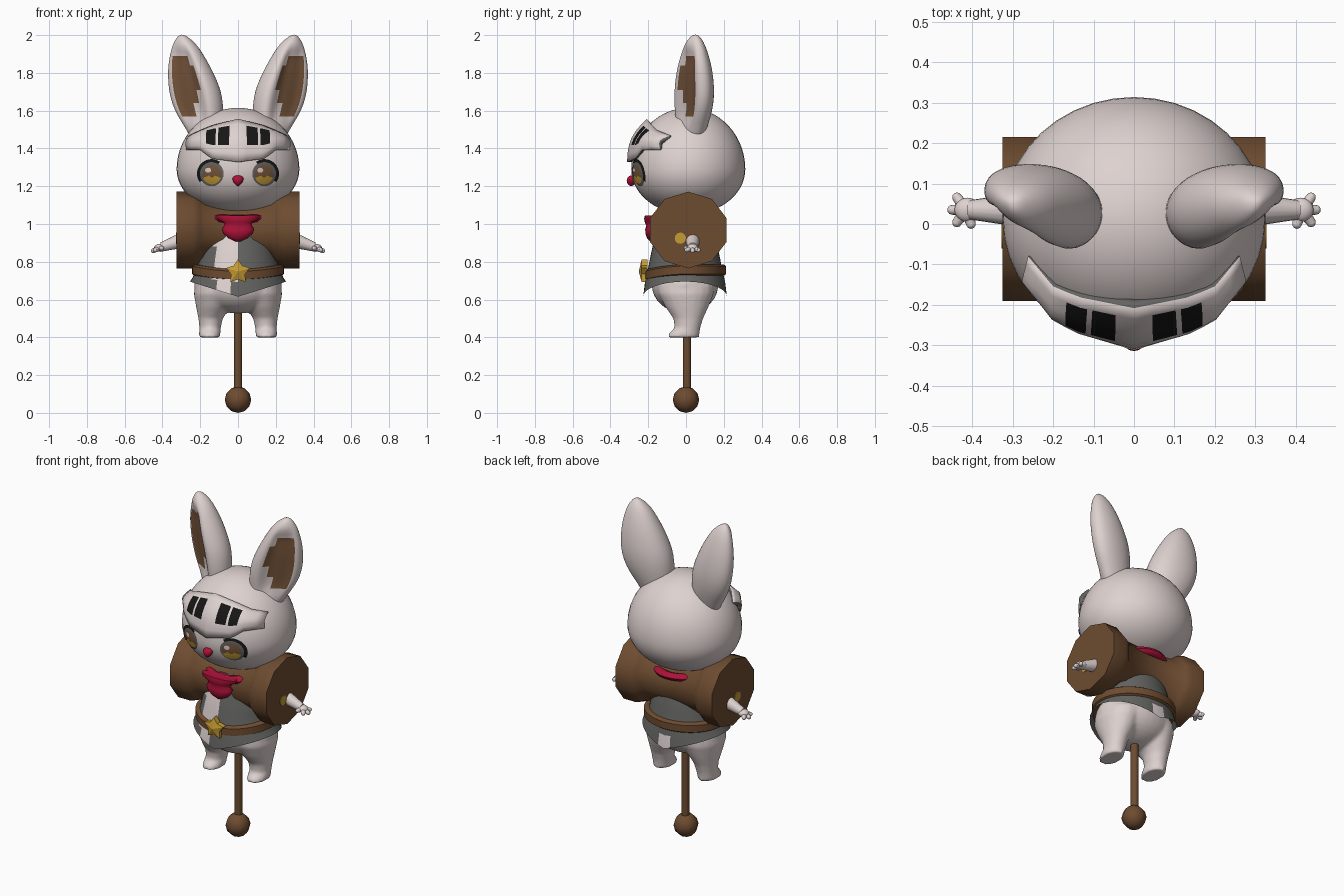
import bpy, bmesh, math
from math import sin, cos, pi, sqrt, radians
from mathutils import Vector, Matrix

if "Cube" in bpy.data.objects:
    bpy.data.objects.remove(bpy.data.objects["Cube"])


def material(name, rgb):
    m = bpy.data.materials.new(name)
    m.diffuse_color = (*rgb, 1)
    m.use_nodes = True
    m.node_tree.nodes["Principled BSDF"].inputs["Base Color"].default_value = m.diffuse_color
    return m


FUR = material("pale_fur", (0.73, 0.645, 0.63))
BROWN = material("leather_brown", (0.155, 0.072, 0.03))
EAR = material("inner_ear_brown", (0.18, 0.09, 0.043))
GREY = material("tunic_grey", (0.125, 0.125, 0.12))
GOLD = material("gold", (0.56, 0.33, 0.035))
RED = material("scarf_red", (0.42, 0.006, 0.04))
BLACK = material("black", (0.008, 0.008, 0.008))


def finish(name, bm, mats, angle=40, front=False, subsurf=0):
    if front:  # open sheets face forward
        bm.normal_update()
        bmesh.ops.reverse_faces(bm, faces=[f for f in bm.faces if f.normal.y > 0])
    else:
        bmesh.ops.recalc_face_normals(bm, faces=bm.faces[:])
    me = bpy.data.meshes.new(name)
    bm.to_mesh(me)
    bm.free()
    for m in mats:
        me.materials.append(m)
    ob = bpy.data.objects.new(name, me)
    bpy.context.collection.objects.link(ob)
    me.polygons.foreach_set("use_smooth", [True] * len(me.polygons))
    me.set_sharp_from_angle(angle=radians(angle))
    if subsurf:
        mod = ob.modifiers.new("smooth", 'SUBSURF')
        mod.levels = mod.render_levels = subsurf
    return ob


def skin(rings, closed=True, caps=True, rule=None, bm=None):
    """Join rows of points with quads; rule(row, column, centre) gives the material."""
    bm = bm or bmesh.new()
    rows = [[bm.verts.new(p) for p in r] for r in rings]
    n = len(rows[0])
    for i in range(len(rows) - 1):
        for j in range(n if closed else n - 1):
            k = (j + 1) % n
            f = bm.faces.new((rows[i][j], rows[i][k], rows[i + 1][k], rows[i + 1][j]))
            if rule:
                f.material_index = rule(i, j, f.calc_center_median())
    if caps:
        bm.faces.new(rows[0])
        bm.faces.new(rows[-1])
    return bm


def ellipse(cx, cy, z, rx, ry, n=20):
    return [(cx + rx * cos(2 * pi * j / n), cy + ry * sin(2 * pi * j / n), z) for j in range(n)]


def ball(name, mat, loc, size, seg=20, rings=12, angle=40):
    bm = bmesh.new()
    M = Matrix.Translation(loc) @ Matrix.Diagonal((*size, 1))
    bmesh.ops.create_uvsphere(bm, u_segments=seg, v_segments=rings, radius=1, matrix=M)
    return finish(name, bm, [mat], angle)


def tube(name, mat, a, b, r0, r1, n=12):
    a, b = Vector(a), Vector(b)
    q = (b - a).to_track_quat('Z', 'Y')
    ring = lambda c, r: [c + q @ Vector((r * cos(2 * pi * j / n), r * sin(2 * pi * j / n), 0))
                         for j in range(n)]
    return finish(name, skin([ring(a, r0), ring(b, r1)]), [mat])


# Head: round on top, flatter below
HX, HY, HC, HZ = 0.325, 0.302, 0.012, 1.29
bm = bmesh.new()
bmesh.ops.create_uvsphere(bm, u_segments=40, v_segments=28, radius=1)
for v in bm.verts:
    v.co = (v.co.x * HX, HC + v.co.y * HY, HZ + v.co.z * (0.325 if v.co.z > 0 else 0.24))
finish("head", bm, [FUR])


def on_face(x, z, off):
    h = (z - HZ) / (0.325 if z > HZ else 0.24)
    return (x, HC - HY * sqrt(max(0, 1 - (x / HX) ** 2 - h * h)) - off, z)


def eye_part(name, mat, side, rx, rz, r0, r1, a0, a1, off, cx=0.14, cz=1.266):
    """Curved plate on the face, a sector between two radii."""
    rows = []
    for i in range(5):
        r = r0 + (r1 - r0) * i / 4
        row = []
        for j in range(25):
            a = radians(a0 + (a1 - a0) * j / 24)
            row.append(on_face(side * (cx + rx * r * cos(a)), cz + rz * r * sin(a), off))
        rows.append(row)
    finish(name, skin(rows, closed=False, caps=False), [mat], front=True)


# Brown hollow of the ear: first and last column for each row of faces
HOLLOW = {2: (18, 20), 3: (17, 20), 4: (16, 20), 5: (16, 20), 6: (17, 20)}
lower = bmesh.new()

for s, tag in ((1, "left"), (-1, "right")):
    # Eyes
    eye_part(tag + "_eye_outline", GREY, s, 0.064, 0.066, 0.02, 1, 0, 360, 0.003)
    eye_part(tag + "_eye_iris", EAR, s, 0.05, 0.05, 0.02, 1, 0, 360, 0.005, 0.138, 1.262)
    eye_part(tag + "_eye_glow", GOLD, s, 0.05, 0.052, 0.3, 1, 200, 340, 0.007, 0.138, 1.262)
    eye_part(tag + "_eye_glint", FUR, s, 0.016, 0.013, 0.02, 1, 0, 360, 0.008, 0.138 - 0.02 * s, 1.285)
    eye_part(tag + "_eyelash", BLACK, s, 0.066, 0.066, 0.93, 1.17, -35, 125, 0.006)

    # Ears: lofted, with a hollow on the front (z, centre x, centre y, half width, half depth)
    prof = [(1.42, 0.17, 0.03, 0.07, 0.06), (1.50, 0.178, 0.035, 0.1, 0.075), (1.57, 0.2, 0.042, 0.128, 0.09),
            (1.64, 0.217, 0.048, 0.144, 0.098), (1.71, 0.231, 0.05, 0.146, 0.1), (1.78, 0.248, 0.05, 0.132, 0.095),
            (1.84, 0.262, 0.05, 0.115, 0.086), (1.89, 0.272, 0.05, 0.095, 0.073), (1.94, 0.281, 0.05, 0.073, 0.056),
            (1.98, 0.291, 0.05, 0.042, 0.036), (2.003, 0.298, 0.05, 0.012, 0.012)]
    rings = []
    for k, (z, cx, cy, w, d) in enumerate(prof):
        row = []
        for j in range(24):
            a = 2 * pi * j / 24
            # outer edge thinner than the inner edge
            pu, pv = w * cos(a), d * sin(a) * (1 - 0.2 * cos(a))
            if 16 <= j <= 21 and 2 <= k <= 7:
                pv *= 0.5 if 17 <= j <= 20 else 0.8
            row.append((s * (cx + 0.91 * pu - 0.41 * pv), cy + 0.41 * pu + 0.91 * pv, z))
        rings.append(row)
    bm = skin(rings, rule=lambda i, j, c: int(i in HOLLOW and HOLLOW[i][0] <= j <= HOLLOW[i][1]))
    finish(tag + "_ear", bm, [FUR, EAR], 80, subsurf=1)

    # Legs
    leg = [(0.40, 0.15, -0.014, 0.058, 0.085), (0.42, 0.15, -0.01, 0.057, 0.081),
           (0.45, 0.148, 0.008, 0.057, 0.068), (0.50, 0.145, 0.012, 0.065, 0.079),
           (0.56, 0.132, 0.005, 0.09, 0.114), (0.63, 0.12, 0, 0.114, 0.147), (0.68, 0.11, 0, 0.117, 0.152)]
    skin([ellipse(s * cx, cy, z, rx, ry) for z, cx, cy, rx, ry in leg], bm=lower)

    # Arms and hands
    tube(tag + "_arm", FUR, (s * 0.2, 0.035, 0.945), (s * 0.405, 0.035, 0.878), 0.055, 0.024, 16)
    ball(tag + "_palm", FUR, (s * 0.412, 0.035, 0.874), (0.032, 0.03, 0.021))
    for i, (dx, dy, dz) in enumerate(((0.45, 0.035, 0.858), (0.438, 0.066, 0.862),
                                      (0.438, 0.004, 0.862), (0.403, 0.0, 0.872))):
        tube(f"{tag}_finger_{i}", FUR, (s * 0.415, 0.035, 0.873), (s * dx, dy, dz), 0.015, 0.012)
        ball(f"{tag}_fingertip_{i}", FUR, (s * dx, dy, dz), (0.012,) * 3, 10, 8)
    # Small gold stud on the roll end
    tube(tag + "_roll_stud", GOLD, (s * 0.31, -0.03, 0.925), (s * 0.328, -0.03, 0.925), 0.03, 0.03)

# Hips blended with the legs
bmesh.ops.create_uvsphere(lower, u_segments=32, v_segments=16, radius=1,
                          matrix=Matrix.Translation((0, -0.005, 0.675)) @ Matrix.Diagonal((0.232, 0.176, 0.148, 1)))
body = finish("hips_and_legs", lower, [FUR], 180)
mod = body.modifiers.new("blend", 'REMESH')
mod.mode, mod.voxel_size, mod.use_smooth_shade = 'VOXEL', 0.01, True
mod = body.modifiers.new("soften", 'SMOOTH')
mod.factor, mod.iterations = 0.5, 6

# Nose
bm = bmesh.new()
bmesh.ops.create_uvsphere(bm, u_segments=16, v_segments=10, radius=1)
for v in bm.verts:
    w = 0.036 * (0.75 + 0.33 * v.co.z)
    v.co = (v.co.x * w, -0.29 + v.co.y * 0.024, 1.229 + v.co.z * 0.028)
finish("nose", bm, [RED], 60)

# Raised visor: lower and upper edge points from centre to side
LOW = [(0, -0.312, 1.328), (0.135, -0.272, 1.345), (0.165, -0.256, 1.365), (0.2, -0.235, 1.392), (0.275, -0.135, 1.392)]
TOP = [(0, -0.208, 1.557), (0.13, -0.182, 1.525), (0.165, -0.169, 1.512), (0.2, -0.154, 1.497), (0.262, -0.08, 1.468)]


def visor_point(x, t):
    ax = abs(x)
    k = max(i for i in range(4) if LOW[i][0] <= ax)
    f = (ax - LOW[k][0]) / (LOW[k + 1][0] - LOW[k][0])
    lo = Vector(LOW[k]).lerp(Vector(LOW[k + 1]), f)
    p = lo.lerp(Vector(TOP[k]).lerp(Vector(TOP[k + 1]), f), t)
    bulge = sin(pi * t)
    px = p.x + 0.008 * bulge * ax / 0.275
    return (px if x >= 0 else -px, p.y - 0.03 * bulge, p.z + 0.01 * bulge)


def slot(i, j, c):
    return 2 if 2 <= i <= 4 and j in SLOTS else 0


half = [0.046, 0.105, 0.118, 0.135, 0.165, 0.2, 0.24, 0.275]
xs = [-x for x in reversed(half)] + [0] + half
SLOTS = [j for j in range(16) if 0.046 < abs(xs[j] + xs[j + 1]) / 2 < 0.105
         or 0.118 < abs(xs[j] + xs[j + 1]) / 2 < 0.165]
bm = skin([[visor_point(x, t) for x in xs] for t in (0, 0.18, 0.36, 0.52, 0.68, 0.86, 1)], False, False, slot)
visor = finish("visor", bm, [FUR, GREY, BLACK, GREY], 35, front=True)
mod = visor.modifiers.new("thickness", 'SOLIDIFY')
mod.thickness, mod.offset = 0.035, -1
mod.material_offset = mod.material_offset_rim = 1

# Tunic with pointed hem at front and back, pale panel on the chest
tunic = []
for z, rx, ry in ((0.655, 0.255, 0.222), (0.705, 0.24, 0.212), (0.77, 0.215, 0.195), (0.82, 0.205, 0.185),
                  (0.88, 0.19, 0.172), (0.95, 0.165, 0.15), (1.05, 0.14, 0.13)):
    row = ellipse(0, -0.005, z, rx, ry, 40)
    if z < 0.72:
        drop = 0.04 if z < 0.66 else 0.012
        row = [(x, y, q + drop * (2 * abs(cos(2 * pi * j / 40)) - 1)) for j, (x, y, q) in enumerate(row)]
    tunic.append(row)


def panel(i, j, c):
    chest = c.y < 0 and -0.125 < c.x < 0 and 0.665 < c.z < 0.93
    return int(chest or (c.y > 0 and abs(c.x) < 0.03 and i == 0))


finish("tunic", skin(tunic, caps=False, rule=panel), [GREY, FUR], 50)

# Belt, dipping slightly towards the front
belt = []
for r, z in ((0.0, 0.722), (0.012, 0.73), (0.012, 0.772), (0.0, 0.78), (-0.03, 0.78), (-0.03, 0.722)):
    belt.append([(x, y, z + 0.005 - 0.028 * max(0, -y / 0.22) ** 2)
                 for x, y, _ in ellipse(0, -0.002, 0, 0.231 + r, 0.203 + r, 40)])
finish("belt", skin(belt + belt[:1], caps=False), [BROWN])

# Star buckle with raised centre
bm = bmesh.new()
pts = [(0.066 if i % 2 == 0 else 0.04, pi / 2 + i * pi / 5) for i in range(10)]
edge = [[bm.verts.new((r * cos(a), y, 0.747 + r * sin(a))) for r, a in pts] for y in (-0.235, -0.205)]
peak = bm.verts.new((0, -0.25, 0.747))
for i in range(10):
    k = (i + 1) % 10
    bm.faces.new((edge[0][i], edge[0][k], peak))
    bm.faces.new((edge[0][i], edge[0][k], edge[1][k], edge[1][i]))
bm.faces.new(edge[1])
finish("star_buckle", bm, [GOLD], 35)

# Bedroll across the back, ten-sided with thick ends
roll = [(x, 0.012 + 1.05 * r * cos(pi / 2 + 2 * pi * j / 10), 0.968 + r * sin(pi / 2 + 2 * pi * j / 10))
        for x, r in ((-0.325, 0.203), (-0.24, 0.203), (-0.205, 0.188), (-0.175, 0.16), (0.175, 0.16),
                     (0.205, 0.188), (0.24, 0.203), (0.325, 0.203)) for j in range(10)]
finish("bedroll", skin([roll[i:i + 10] for i in range(0, 80, 10)]), [BROWN], 60)

# Scarf: neck ring, front fold and hanging knot
ring = []
for k in range(8):
    a = 2 * pi * k / 8
    ring.append([(x, y, 1.035 + 0.022 * sin(a) + 0.05 * y) for x, y, _ in
                 ellipse(0, 0, 0, 0.145 + 0.03 * cos(a), 0.17 + 0.028 * cos(a), 28)])
finish("scarf_ring", skin(ring + ring[:1], caps=False), [RED], 60)
fold = [(1.045, 0.115, 0.04), (1.028, 0.112, 0.044), (1.008, 0.075, 0.04), (0.99, 0.075, 0.032),
        (0.972, 0.086, 0.038), (0.948, 0.076, 0.037), (0.925, 0.05, 0.028), (0.908, 0.015, 0.012)]
finish("scarf_front", skin([ellipse(0, -0.178, z, w, d, 16) for z, w, d in fold]), [RED], 50)

# Display pole with knob
tube("pole", BROWN, (0, 0.005, 0.1), (0, 0.005, 0.58), 0.022, 0.022, 10)
ball("pole_knob", BROWN, (0, 0, 0.07), (0.07, 0.07, 0.07), 8, 6, angle=80)
